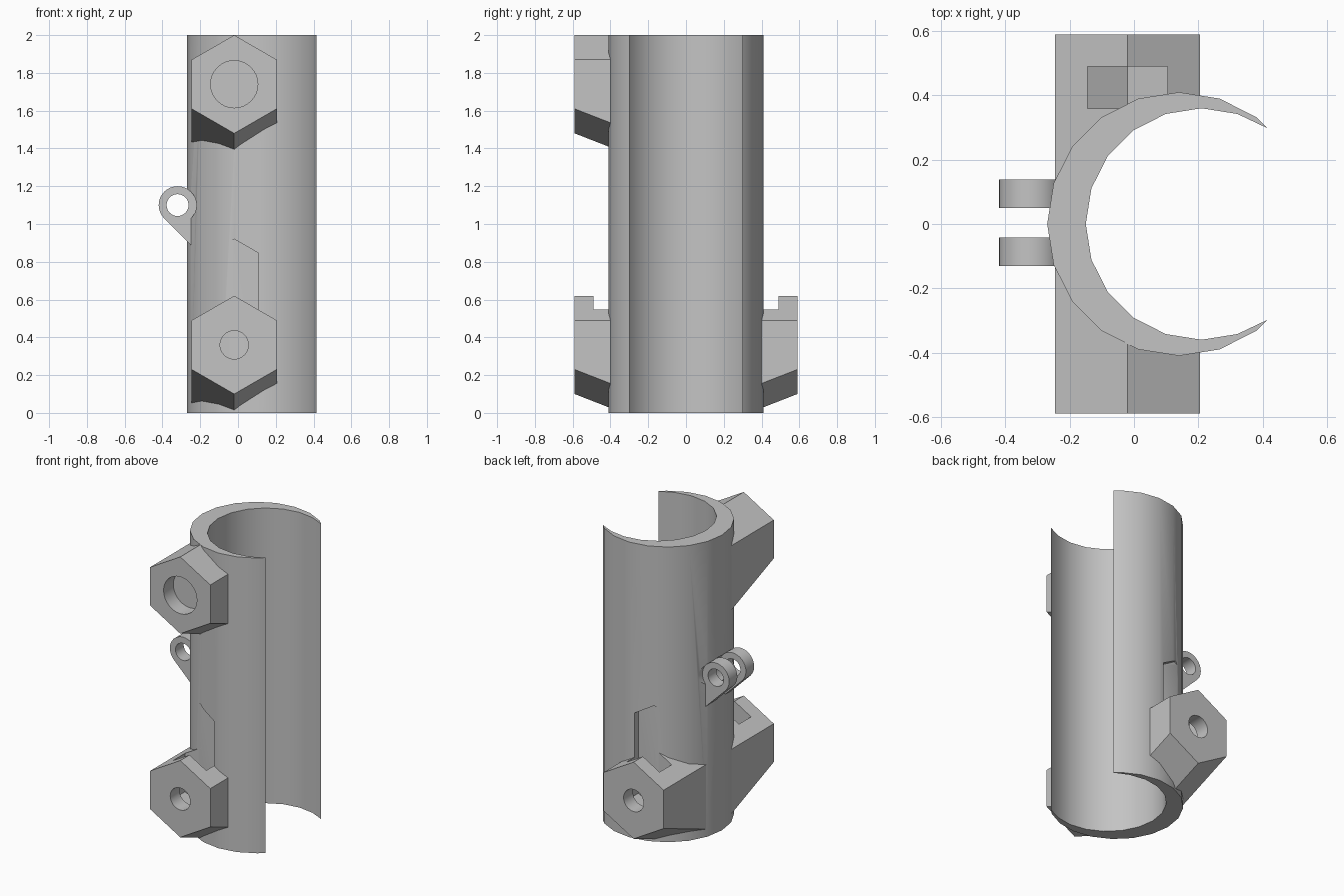
import bpy, bmesh
from math import sin, cos, radians, tau

if "Cube" in bpy.data.objects:
    bpy.data.objects.remove(bpy.data.objects["Cube"])

GREY = bpy.data.materials.new("plain grey")
GREY.use_nodes = True
GREY.diffuse_color = (0.55, 0.55, 0.55, 1)
GREY.node_tree.nodes["Principled BSDF"].inputs["Base Color"].default_value = GREY.diffuse_color


def prism(name, points, start, end, axis="Y", drop=None):
    """Extrude a 2D outline along Y (outline in x, z) or Z (outline in x, y).
    drop(x, z) gives how far a corner is lowered at the end ring."""
    bm = bmesh.new()
    rings = []
    for k, d in enumerate((start, end)):
        ring = []
        for u, v in points:
            if k and drop:
                v -= drop(u, v)
            ring.append(bm.verts.new((u, d, v) if axis == "Y" else (u, v, d)))
        rings.append(ring)
    bm.faces.new(rings[0])
    bm.faces.new(rings[1])
    n = len(points)
    for i in range(n):
        j = (i + 1) % n
        bm.faces.new((rings[0][i], rings[0][j], rings[1][j], rings[1][i]))
    bmesh.ops.recalc_face_normals(bm, faces=bm.faces)
    mesh = bpy.data.meshes.new(name)
    bm.to_mesh(mesh)
    bm.free()
    mesh.materials.append(GREY)
    obj = bpy.data.objects.new(name, mesh)
    bpy.context.collection.objects.link(obj)
    return obj


def arc(cx, cy, r, first, last, steps):
    angles = [radians(first + (last - first) * i / steps) for i in range(steps + 1)]
    return [(cx + r * cos(a), cy + r * sin(a)) for a in angles]


def circle(cx, cy, r, n):
    return [(cx + r * cos(tau * i / n), cy + r * sin(tau * i / n)) for i in range(n)]


def cut(target, cutter):
    """Subtract the cutter and remove it."""
    mod = target.modifiers.new("cut", "BOOLEAN")
    mod.operation = "DIFFERENCE"
    mod.solver = "EXACT"
    mod.object = cutter
    cutter.hide_render = True
    bpy.context.view_layer.objects.active = target
    bpy.ops.object.modifier_apply(modifier=mod.name)
    bpy.data.objects.remove(cutter)


def smooth(obj):
    bpy.ops.object.select_all(action="DESELECT")
    obj.select_set(True)
    bpy.context.view_layer.objects.active = obj
    bpy.ops.object.shade_smooth_by_angle(angle=radians(30))


BLOCK_X = -0.02
LOW_Z, HIGH_Z = 0.36, 1.74
LUG_X, LUG_Z = -0.32, 1.10


def nut_slot(side):
    """Tall six-sided pocket, as if a nut slid down into the block."""
    lower = arc(BLOCK_X, LOW_Z, 0.144, 210, 330, 2)
    upper = arc(BLOCK_X, 0.776, 0.144, 30, 150, 2)
    return prism("slot_cutter", lower + upper, side * 0.36, side * 0.49)


# Open sleeve: crescent profile between two offset circles
outer = arc(0.14, 0, 0.41, 54, 306, 14)
inner = arc(0.21, 0, 0.36, 288, 72, 12)
profile = outer + [(0.415, -0.298)] + inner + [(0.415, 0.298)]
sleeve = prism("sleeve", profile, 0, 2, "Z")
cut(sleeve, prism("hinge_clearance", circle(LUG_X, LUG_Z, 0.10, 32), -0.25, 0.25))
for side in (-1, 1):
    cut(sleeve, nut_slot(side))
smooth(sleeve)


# Hexagonal bolt blocks, undersides sloping down towards the sleeve
def bolt_block(name, side, z, hole_radius, hole_end, slotted):
    depth = 0.49
    block = prism(name, arc(BLOCK_X, z, 0.26, 30, 330, 5), side * 0.59, side * (0.59 - depth),
                  drop=lambda x, v: 0.39 * depth if v < z else 0)
    cut(block, prism("core_cutter", circle(0.14, 0, 0.395, 20), -1, 3, "Z"))
    if slotted:
        cut(block, nut_slot(side))
    cut(block, prism("hole_cutter", circle(BLOCK_X, z, hole_radius, 32),
                     side * 0.7, side * hole_end))
    smooth(block)


bolt_block("upper_front_block", -1, HIGH_Z, 0.125, 0.485, False)
bolt_block("lower_front_block", -1, LOW_Z, 0.075, 0.40, True)
bolt_block("lower_back_block", 1, LOW_Z, 0.075, 0.40, True)

# Pair of hinge lugs with a round eye and a tapering tail
for name, y in (("front_lug", -0.13), ("back_lug", 0.05)):
    outline = arc(LUG_X, LUG_Z, 0.10, 0, 225, 20) + [(-0.22, 0.86)]
    lug = prism(name, outline, y, y + 0.088)
    cut(lug, prism("eye_cutter", circle(LUG_X, LUG_Z, 0.058, 32), -0.3, 0.3))
    smooth(lug)
